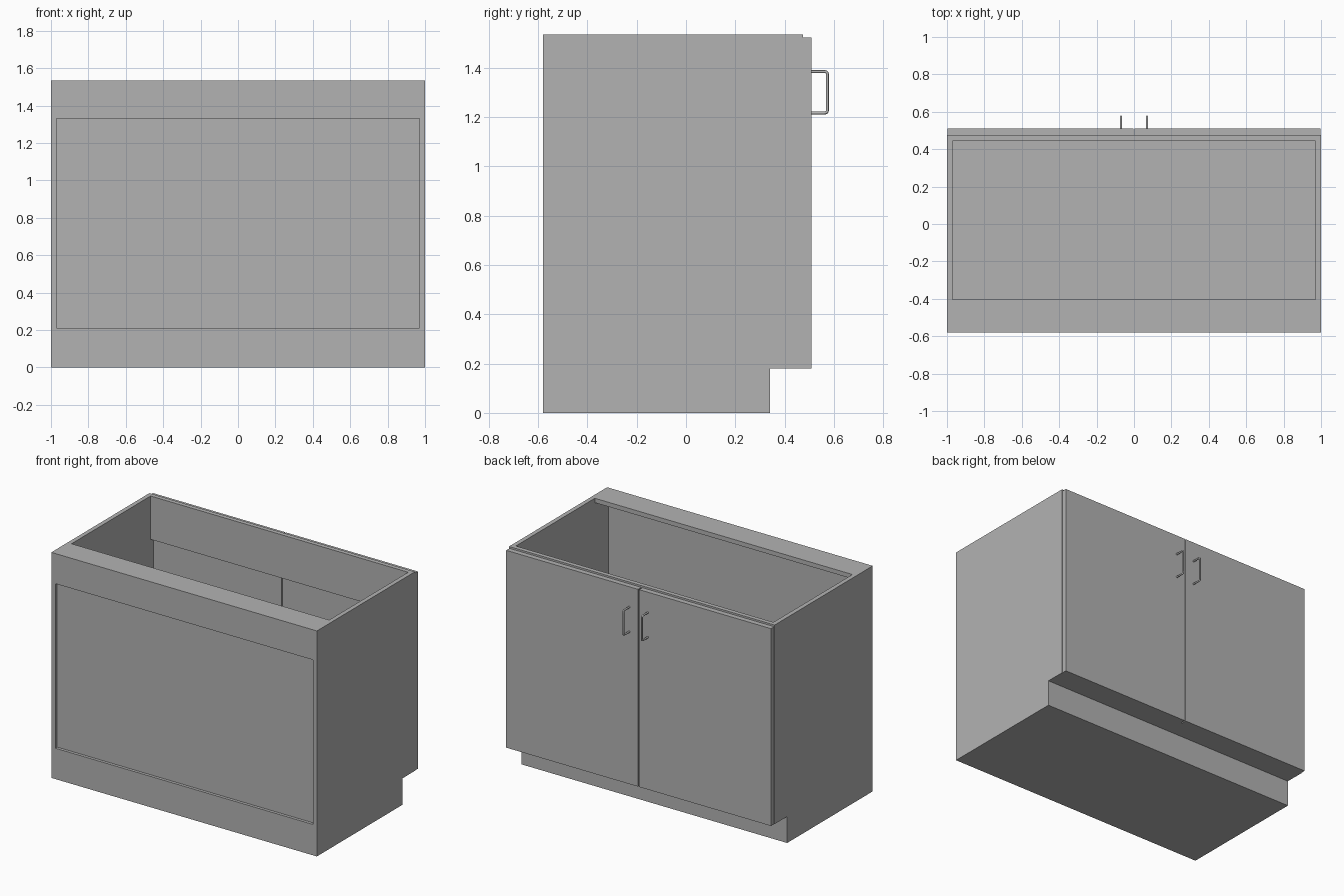
import bpy
import bmesh
from mathutils import Vector

cube = bpy.data.objects.get("Cube")
if cube:
    bpy.data.objects.remove(cube, do_unlink=True)

grey = bpy.data.materials.new("plain grey")
grey.use_nodes = True
grey.diffuse_color = (0.45, 0.45, 0.45, 1)
grey.node_tree.nodes["Principled BSDF"].inputs["Base Color"].default_value = grey.diffuse_color

# Main dimensions
HEIGHT, KICK, BOARD = 1.535, 0.18, 0.03
BACK, FRONT, DOOR_FACE, TOE = -0.58, 0.475, 0.51, 0.34
INNER = 1 - BOARD


def add_mesh(name, bm):
    bmesh.ops.recalc_face_normals(bm, faces=bm.faces)
    mesh = bpy.data.meshes.new(name)
    bm.to_mesh(mesh)
    bm.free()
    mesh.materials.append(grey)
    obj = bpy.data.objects.new(name, mesh)
    bpy.context.collection.objects.link(obj)
    return obj


def extrude_profile(name, profile, x0, x1):
    """Extrude a (y, z) outline along x."""
    bm = bmesh.new()
    face = bm.faces.new([bm.verts.new((x0, y, z)) for y, z in profile])
    moved = bmesh.ops.extrude_face_region(bm, geom=[face])["geom"]
    verts = [v for v in moved if isinstance(v, bmesh.types.BMVert)]
    bmesh.ops.translate(bm, verts=verts, vec=(x1 - x0, 0, 0))
    return add_mesh(name, bm)


def board(name, x, y, z):
    return extrude_profile(name, [(y[0], z[0]), (y[1], z[0]), (y[1], z[1]), (y[0], z[1])], *x)


def handle(name, x):
    """Bent round bar with filleted corners."""
    low, high, out, fillet = 1.217, 1.385, 0.574, 0.012
    path = [Vector((x, DOOR_FACE - 0.005, low))]
    for z, turn in ((low, 1), (high, -1)):
        corner = Vector((x, out, z))
        a = corner - Vector((0, fillet, 0))
        b = corner + Vector((0, 0, fillet * turn))
        if turn < 0:
            a, b = b, a
        for i in range(5):
            t = i / 4
            path.append(a * (1 - t) ** 2 + corner * 2 * t * (1 - t) + b * t ** 2)
    path.append(Vector((x, DOOR_FACE - 0.005, high)))
    curve = bpy.data.curves.new(name, "CURVE")
    curve.dimensions = "3D"
    curve.bevel_depth = 0.006
    curve.bevel_resolution = 2
    curve.use_fill_caps = True
    spline = curve.splines.new("POLY")
    spline.points.add(len(path) - 1)
    for point, co in zip(spline.points, path):
        point.co = (*co, 1)
    curve.materials.append(grey)
    obj = bpy.data.objects.new(name, curve)
    bpy.context.collection.objects.link(obj)


# Sides with toe notch, doors and handles, one of each per side
side_outline = [(BACK, 0), (TOE, 0), (TOE, KICK), (FRONT, KICK), (FRONT, HEIGHT), (BACK, HEIGHT)]
for label, s in (("left", 1), ("right", -1)):
    extrude_profile(label + "_side", side_outline, s * INNER, s)
    board(label + "_door", (s * 0.004, s * 0.997), (FRONT, DOOR_FACE), (KICK, 1.523))
    handle(label + "_handle", s * 0.07)

# Carcass between the sides
span = (-INNER, INNER)
board("plinth", span, (BACK, TOE), (0, KICK))
board("floor_panel", span, (BACK, FRONT), (KICK, KICK + BOARD))
board("front_rail", span, (FRONT - BOARD, FRONT), (1.24, HEIGHT))
board("rear_rail", span, (BACK, BACK + BOARD), (1.33, HEIGHT))
board("top_stretcher", span, (BACK + BOARD, -0.405), (HEIGHT - BOARD, HEIGHT))
board("rear_panel", span, (BACK + 0.02, BACK + BOARD), (KICK + BOARD, 1.33))
